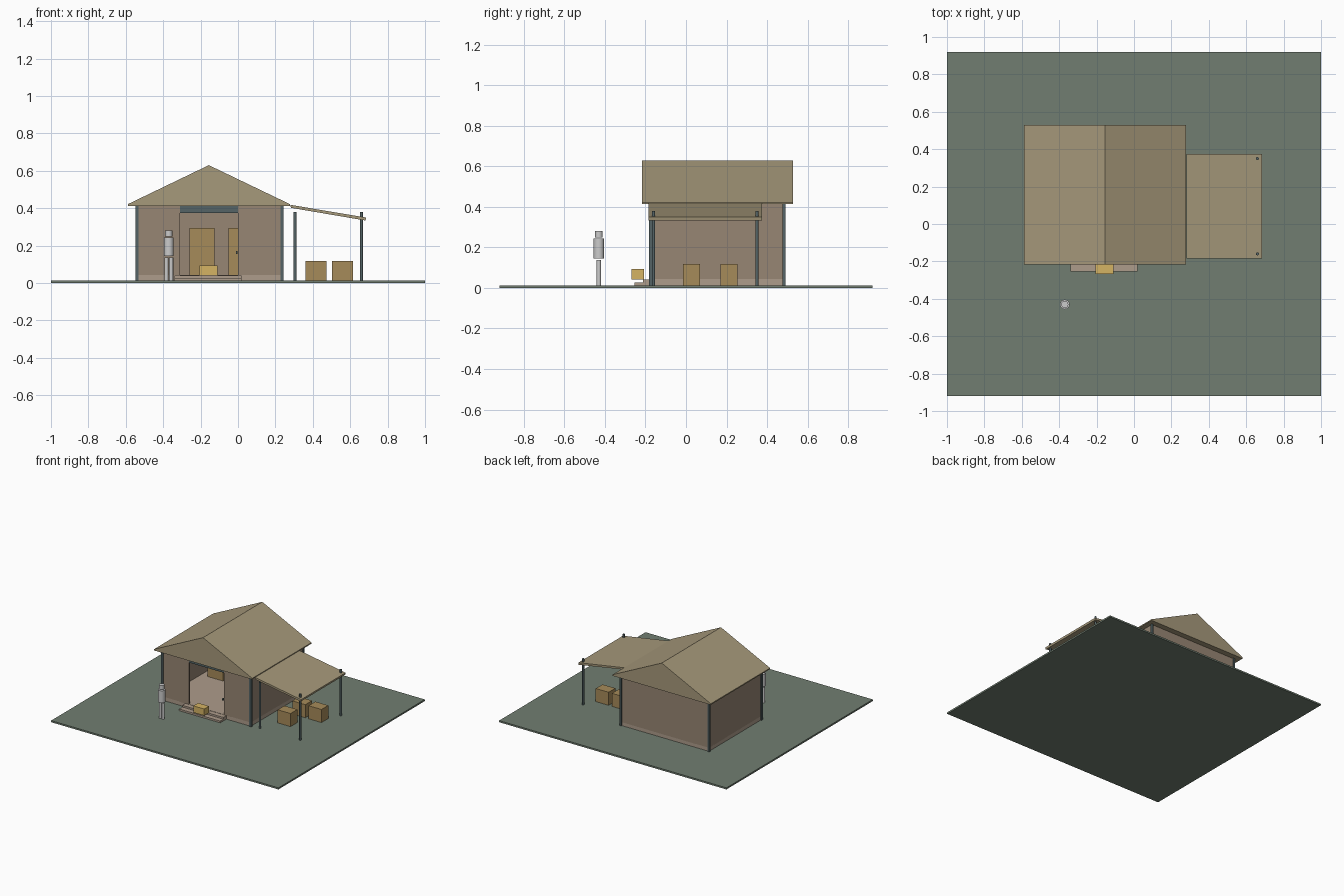
import bpy, bmesh, math

if "Cube" in bpy.data.objects:
    bpy.data.objects.remove(bpy.data.objects["Cube"])


def material(name, rgb):
    m = bpy.data.materials.new(name)
    m.diffuse_color = (*[(c / 255) ** 2.2 for c in rgb], 1)
    m.use_nodes = True
    m.node_tree.nodes["Principled BSDF"].inputs["Base Color"].default_value = m.diffuse_color
    return m


GRASS = material("grass", (112, 125, 112))
WALL = material("wall", (150, 133, 115))
FLOOR = material("floor", (172, 155, 138))
ROOF = material("roof", (165, 152, 122))
FRAME = material("frame", (85, 100, 102))
CRATE = material("crate", (165, 138, 90))
PARCEL = material("parcel", (212, 178, 100))


def add_mesh(name, bm, mat=None):
    bmesh.ops.recalc_face_normals(bm, faces=bm.faces)
    me = bpy.data.meshes.new(name)
    bm.to_mesh(me)
    bm.free()
    ob = bpy.data.objects.new(name, me)
    bpy.context.collection.objects.link(ob)
    if mat:
        me.materials.append(mat)
    return ob


def box(name, x, y, z, mat=None):
    """Box from (min, max) ranges."""
    bm = bmesh.new()
    bmesh.ops.create_cube(bm, size=1)
    for v in bm.verts:
        v.co = [sum(r) / 2 + c * (r[1] - r[0]) for r, c in zip((x, y, z), v.co)]
    return add_mesh(name, bm, mat)


def rod(name, x, y, z, r, mat=None, sides=16):
    bm = bmesh.new()
    bmesh.ops.create_cone(bm, cap_ends=True, segments=sides, radius1=r, radius2=r,
                          depth=z[1] - z[0])
    bmesh.ops.translate(bm, verts=bm.verts, vec=(x, y, sum(z) / 2))
    ob = add_mesh(name, bm, mat)
    for p in ob.data.polygons:
        p.use_smooth = len(p.vertices) == 4
    return ob


def extrude_y(name, profile, y, mat):
    """Extrude an xz profile along y."""
    bm = bmesh.new()
    face = bm.faces.new([bm.verts.new((px, y[0], pz)) for px, pz in profile])
    ext = bmesh.ops.extrude_face_region(bm, geom=[face])["geom"]
    bmesh.ops.translate(bm, vec=(0, y[1] - y[0], 0),
                        verts=[g for g in ext if isinstance(g, bmesh.types.BMVert)])
    # keep the start cap so the solid stays closed
    if not face.is_valid:
        bm.faces.new([v for v in bm.verts if abs(v.co.y - y[0]) < 1e-6])
    return add_mesh(name, bm, mat)


G = 0.013                      # ground top
X0, X1, Y0, Y1 = -0.54, 0.235, -0.175, 0.483
TOP, T = 0.413, 0.012          # wall top, wall thickness

# Ground and floor slab
box("ground", (-1, 1), (-0.92, 0.92), (0, G), GRASS)
box("floor_slab", (X0, X1), (Y0, Y1), (G, 0.043), FLOOR)

# Walls with a wide front opening
D0, D1 = -0.31, 0.0
W = (0.04, TOP)
box("back_wall", (X0, X1), (Y1 - T, Y1), W, WALL)
box("left_wall", (X0, X0 + T), (Y0, Y1), W, WALL)
box("right_wall", (X1 - T, X1), (Y0, Y1), W, WALL)
box("front_wall_left", (X0, D0), (Y0, Y0 + T), W, WALL)
box("front_wall_right", (D1, X1), (Y0, Y0 + T), W, WALL)
box("door_header", (D0, D1), (Y0, Y0 + T), (0.375, TOP), FRAME)
box("door_handle", (-0.012, -0.004), (Y0 - 0.006, Y0 + 0.004), (0.155, 0.172), FRAME)

# Corner posts
for x in (X0, X1):
    for y in (Y0, Y1):
        box("corner_post", (x - 0.008, x + 0.008), (y - 0.008, y + 0.008), (G, TOP), FRAME)

# Gable roof
extrude_y("gable_roof", [(-0.588, TOP), (0.277, TOP), (0.277, 0.422), (-0.156, 0.63),
                         (-0.588, 0.422)], (-0.217, 0.528), ROOF)

# Lean-to canopy and its posts
extrude_y("canopy", [(0.283, 0.402), (0.28, 0.418), (0.685, 0.35), (0.682, 0.334)],
          (-0.185, 0.375), ROOF)
for x in (0.305, 0.66):
    for y in (-0.16, 0.35):
        rod("canopy_post", x, y, (G, 0.38), 0.008, FRAME, 12)

# Entrance steps and parcel
box("lower_step", (-0.34, 0.02), (-0.253, Y0), (G, 0.027), FLOOR)
box("upper_step", (-0.34, 0.02), (-0.213, Y0), (0.027, 0.041), FLOOR)
box("parcel", (-0.205, -0.11), (-0.268, -0.208), (0.041, 0.094), PARCEL)

# Crates under the canopy
for x, y in ((0.36, -0.015), (0.36, 0.17), (0.503, 0.17)):
    box("outdoor_crate", (x, x + 0.113), (y, y + 0.085), (G, 0.117), CRATE)

# Tall crates inside
for x in (-0.47, -0.26, -0.05):
    box("indoor_crate", (x, x + 0.135), (0.29, 0.4), (0.043, 0.295), CRATE)

# Standing scale figure
FX, FY = -0.37, -0.43
for dx in (-0.013, 0.013):
    rod("figure_leg", FX + dx, FY, (G, 0.137), 0.011)
rod("figure_torso", FX, FY, (0.145, 0.243), 0.026)
rod("figure_head", FX, FY, (0.249, 0.282), 0.019)
